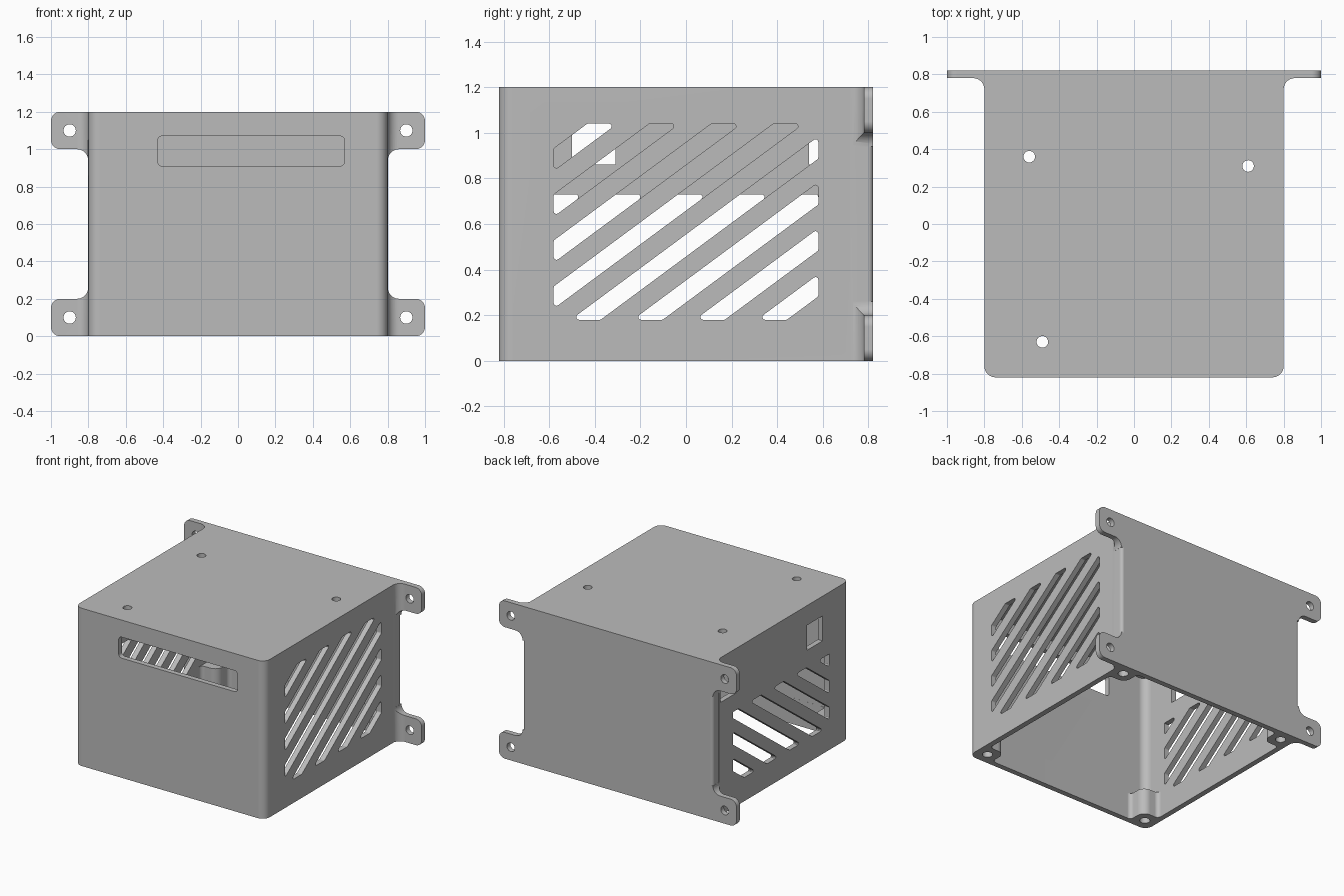
import bpy, bmesh, math
from mathutils import Vector

if "Cube" in bpy.data.objects:
    bpy.data.objects.remove(bpy.data.objects["Cube"], do_unlink=True)

SIDES = (-1, 1)


def fillet(corners, steps=8):
    """Outline from (u, v, radius) corners, each rounded with an arc."""
    out = []
    n = len(corners)
    for i, (u, v, r) in enumerate(corners):
        p = Vector((u, v))
        a = Vector(corners[i - 1][:2]) - p
        b = Vector(corners[(i + 1) % n][:2]) - p
        half = a.angle(b) / 2
        r = min(r, 0.45 * min(a.length, b.length) * math.tan(half))
        if r < 0.002:
            out.append((u, v))
            continue
        a.normalize()
        b.normalize()
        reach = r / math.tan(half)
        c = p + (a + b).normalized() * (r / math.sin(half))
        s, e = p + a * reach - c, p + b * reach - c
        a0 = math.atan2(s.y, s.x)
        turn = (math.atan2(e.y, e.x) - a0 + math.pi) % (2 * math.pi) - math.pi
        for k in range(steps + 1):
            t = a0 + turn * k / steps
            out.append((c.x + r * math.cos(t), c.y + r * math.sin(t)))
    return out


def box(u0, u1, v0, v1, r):
    return fillet([(u0, v0, r), (u1, v0, r), (u1, v1, r), (u0, v1, r)])


def circle(u, v, r, n=24):
    return [(u + r * math.cos(2 * math.pi * k / n),
             v + r * math.sin(2 * math.pi * k / n)) for k in range(n)]


def prism(name, outline, axis, lo, hi):
    """Extrude a 2D outline along an axis."""
    place = {"x": lambda u, v, w: (w, u, v),
             "y": lambda u, v, w: (u, w, v),
             "z": lambda u, v, w: (u, v, w)}[axis]
    bm = bmesh.new()
    face = bm.faces.new([bm.verts.new(place(u, v, lo)) for u, v in outline])
    new = bmesh.ops.extrude_face_region(bm, geom=[face])["geom"]
    move = Vector(place(0, 0, hi - lo))
    bmesh.ops.translate(bm, vec=move,
                        verts=[g for g in new if isinstance(g, bmesh.types.BMVert)])
    bmesh.ops.recalc_face_normals(bm, faces=bm.faces)
    mesh = bpy.data.meshes.new(name)
    bm.to_mesh(mesh)
    bm.free()
    ob = bpy.data.objects.new(name, mesh)
    bpy.context.collection.objects.link(ob)
    return ob


def carve(outline, axis, lo, hi, operation="DIFFERENCE"):
    """Apply one boolean to the enclosure and discard its cutter."""
    cutter = prism("cutter", outline, axis, lo, hi)
    cutter.hide_render = True
    mod = body.modifiers.new("cut", "BOOLEAN")
    mod.operation = operation
    mod.solver = "EXACT"
    mod.object = cutter
    bpy.context.view_layer.objects.active = body
    bpy.ops.object.modifier_apply(modifier=mod.name)
    bpy.data.objects.remove(cutter, do_unlink=True)


def clip(poly, inside):
    """Keep the part of a polygon where inside(u, v) >= 0."""
    out = []
    for i, p in enumerate(poly):
        q = poly[(i + 1) % len(poly)]
        fp, fq = inside(*p), inside(*q)
        if fp >= 0:
            out.append(p)
        if fp * fq < 0:
            t = fp / (fp - fq)
            out.append((p[0] + t * (q[0] - p[0]), p[1] + t * (q[1] - p[1])))
    return out


# Enclosure block with mounting flange at the back
half_plan = [(0.8, -0.82, 0.06), (0.8, 0.78, 0.06), (1.1, 0.78, 0), (1.1, 0.82, 0)]
plan = half_plan + [(-x, y, r) for x, y, r in reversed(half_plan)]
body = prism("enclosure", fillet(plan), "z", -0.1, 1.3)
body.select_set(True)

# Elevation outline leaves four rounded tabs
half_tabs = [(1, 0, 0.05), (1, 0.2, 0.05), (0.801, 0.2, 0.06),
             (0.801, 1, 0.06), (1, 1, 0.05), (1, 1.2, 0.05)]
tabs = half_tabs + [(-x, z, r) for x, z, r in reversed(half_tabs)]
carve(fillet(tabs), "y", -1, 1, "INTERSECT")

# Rounded back edges between the tabs
for s in SIDES:
    edge = [(0.75, 0.8202, 0), (0.8, 0.8202, 0.04), (0.8, 0.75, 0),
            (0.85, 0.75, 0), (0.85, 0.87, 0), (0.75, 0.87, 0)]
    carve(fillet([(s * x, y, r) for x, y, r in edge]), "z", 0.26, 0.94)

# Hollow interior, open below, leaving screw bosses in the bottom corners
carve(box(-0.76, 0.76, -0.78, 0.78, 0.06), "z", 0.2, 1.16)
X, Y, bx, by = 0.7595, 0.7795, 0.625, 0.645
lower = []
for sx, sy in ((1, -1), (1, 1), (-1, 1), (-1, -1)):
    trio = [(sx * bx, sy * Y, 0.03), (sx * bx, sy * by, 0.08), (sx * X, sy * by, 0.03)]
    lower += trio if sx * sy < 0 else trio[::-1]
carve(fillet(lower), "z", -0.1, 0.21)

# Boss screw holes and tab holes
for s in SIDES:
    for t in SIDES:
        carve(circle(s * 0.71, t * 0.73, 0.036), "z", -0.1, 0.15)
        carve(circle(s * 0.9, 0.6 + t * 0.5, 0.033), "y", 0.7, 0.9)

# Top holes
for x, y in ((-0.56, 0.36), (0.61, 0.31), (-0.49, -0.63)):
    carve(circle(x, y, 0.031), "z", 1.1, 1.3)

# Front display slot
carve(box(-0.43, 0.57, 0.91, 1.07, 0.025), "y", -0.9, -0.7)

# Diagonal vents on both sides, lower on the -x wall
SLOPE = 0.74
for s, top in ((1, 1.04), (-1, 0.73)):
    for i in range(8):
        high = -0.05 + i * 0.2014
        low = high - 0.097
        area = [(-0.58, 0.18), (0.58, 0.18), (0.58, top), (-0.58, top)]
        area = clip(area, lambda y, z: SLOPE * y + high - z)
        area = clip(area, lambda y, z: z - SLOPE * y - low)
        if len(area) > 2:
            vent = fillet([(y, z, 0.012) for y, z in area], 4)
            carve(vent, "x", min(s * 0.7, s * 0.9), max(s * 0.7, s * 0.9))

# Two square port openings on the -x wall
for y in (-0.5, 0.54):
    carve(box(y, y + 0.19, 0.86, 1.05, 0), "x", -0.9, -0.7)

# Grey finish and smooth rounded edges
grey = bpy.data.materials.new("grey plastic")
grey.use_nodes = True
colour = (0.5, 0.5, 0.5, 1)
grey.diffuse_color = colour
grey.node_tree.nodes["Principled BSDF"].inputs["Base Color"].default_value = colour
body.data.materials.clear()
body.data.materials.append(grey)
for poly in body.data.polygons:
    poly.material_index = 0
bpy.context.view_layer.objects.active = body
bpy.ops.object.shade_smooth_by_angle(angle=math.radians(30))
weighted = body.modifiers.new("flat_face_normals", "WEIGHTED_NORMAL")
weighted.keep_sharp = True
